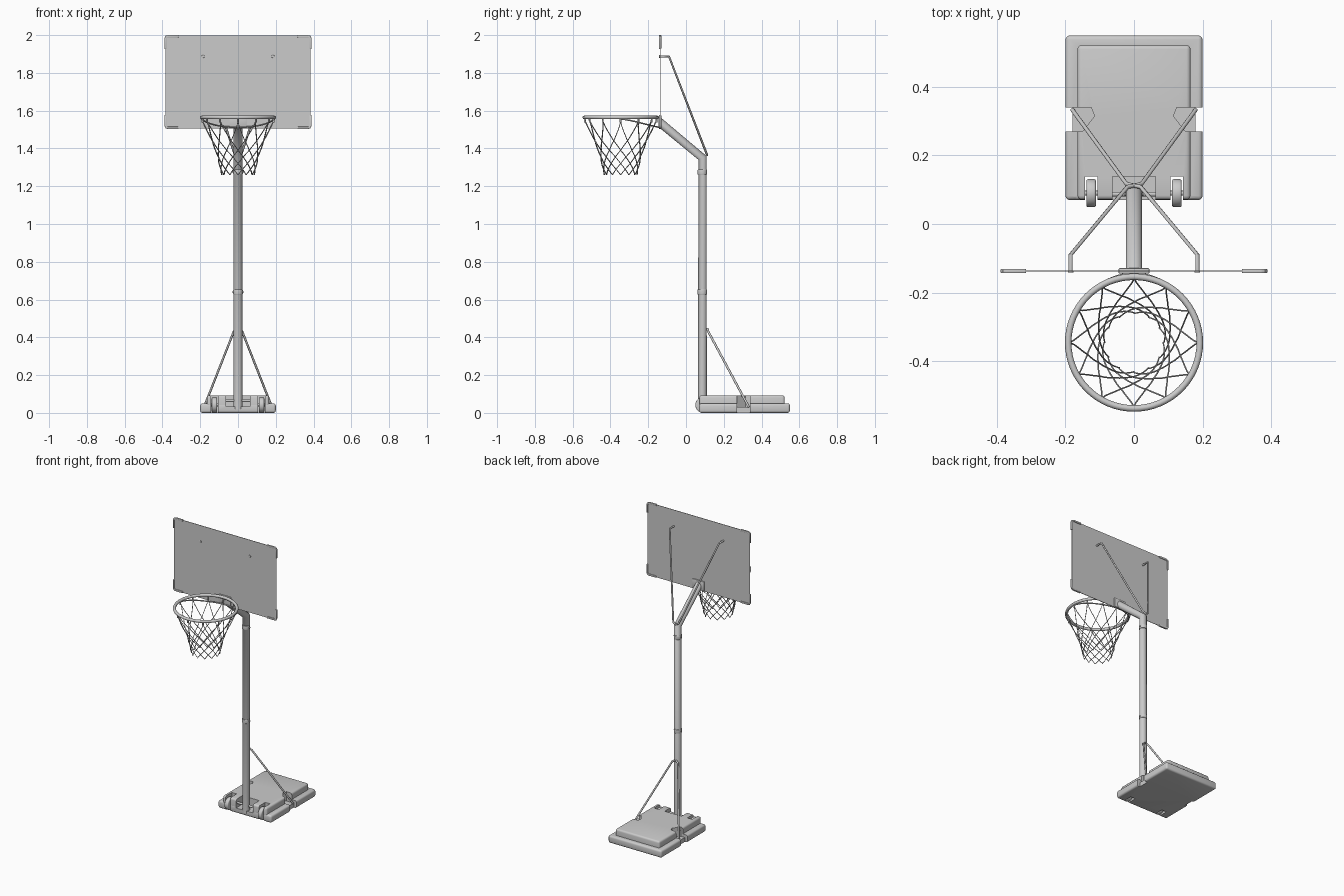
import bpy, bmesh, math
from mathutils import Vector

if "Cube" in bpy.data.objects:
    bpy.data.objects.remove(bpy.data.objects["Cube"])


def mesh_object(name, bm, angle=35):
    bmesh.ops.recalc_face_normals(bm, faces=bm.faces)
    me = bpy.data.meshes.new(name)
    bm.to_mesh(me)
    bm.free()
    ob = bpy.data.objects.new(name, me)
    bpy.context.collection.objects.link(ob)
    activate(ob)
    bpy.ops.object.shade_smooth_by_angle(angle=math.radians(angle))
    return ob


def activate(ob):
    bpy.ops.object.select_all(action='DESELECT')
    ob.select_set(True)
    bpy.context.view_layer.objects.active = ob


def box(name, x, y, z, bevel=0.0, seg=3):
    """Box from (min, max) pairs on each axis."""
    bm = bmesh.new()
    bmesh.ops.create_cube(bm, size=1)
    for v in bm.verts:
        v.co = Vector([(a + b) / 2 + c * (b - a) for (a, b), c in zip((x, y, z), v.co)])
    if bevel:
        bmesh.ops.bevel(bm, geom=bm.edges[:], offset=bevel, segments=seg, profile=0.5, affect='EDGES')
    return mesh_object(name, bm)


def prism(name, pts, z0, z1):
    bm = bmesh.new()
    f = bm.faces.new([bm.verts.new((x, y, z0)) for x, y in pts])
    up = bmesh.ops.extrude_face_region(bm, geom=[f])['geom']
    for v in up:
        if isinstance(v, bmesh.types.BMVert):
            v.co.z = z1
    return mesh_object(name, bm)


def tubes(name, paths, radius, res=3, closed=False):
    """One mesh of round bars following the given point lists."""
    cu = bpy.data.curves.new(name, 'CURVE')
    cu.dimensions = '3D'
    cu.bevel_depth, cu.bevel_resolution, cu.use_fill_caps = radius, res, True
    for pts in paths:
        sp = cu.splines.new('POLY')
        sp.points.add(len(pts) - 1)
        for p, co in zip(sp.points, pts):
            p.co = (*co, 1)
        sp.use_cyclic_u = closed
    ob = bpy.data.objects.new(name, cu)
    bpy.context.collection.objects.link(ob)
    activate(ob)
    bpy.ops.object.convert(target='MESH')
    bpy.ops.object.shade_smooth_by_angle(angle=math.radians(50))
    return bpy.context.object


def cylinder(name, loc, radius, depth, axis='Z', bevel=0.0, verts=32):
    rot = {'X': (0, math.pi / 2, 0), 'Y': (math.pi / 2, 0, 0), 'Z': (0, 0, 0)}[axis]
    bpy.ops.mesh.primitive_cylinder_add(vertices=verts, radius=radius, depth=depth, location=loc, rotation=rot)
    ob = bpy.context.object
    ob.name = name
    if bevel:
        m = ob.modifiers.new('round', 'BEVEL')
        m.width, m.segments = bevel, 3
        bpy.ops.object.modifier_apply(modifier='round')
    bpy.ops.object.shade_smooth_by_angle(angle=math.radians(35))
    return ob


def boolean(ob, other, op):
    activate(ob)
    m = ob.modifiers.new('bool', 'BOOLEAN')
    m.object, m.operation, m.solver = other, op, 'EXACT'
    bpy.ops.object.modifier_apply(modifier='bool')
    bpy.data.objects.remove(other)


# Base: stepped tank with side pockets, wheel slots and a pole recess
base = box('base', (-.2, .2), (.07, .55), (0, .05), .012)
boolean(base, box('upper', (-.165, .165), (.071, .522), (.01, .093), .012), 'UNION')
for s in (-1, 1):
    notch = [(.18, .27), (.18, .34), (.23, .34), (.23, .27)]
    pocket = [(.115, .315), (.125, .34), (.23, .34), (.23, .27), (.15, .27)]
    boolean(base, prism('cut', [(s * x, y) for x, y in notch], -.1, .2), 'DIFFERENCE')
    boolean(base, prism('cut', [(s * x, y) for x, y in pocket], .03, .2), 'DIFFERENCE')
    boolean(base, box('cut', (s * .125 - .018, s * .125 + .018), (0, .138), (-.1, .2)), 'DIFFERENCE')
boolean(base, box('cut', (-.063, .063), (0, .138), (.035, .2)), 'DIFFERENCE')
activate(base)
bpy.ops.object.shade_smooth_by_angle(angle=math.radians(35))

# Wheels and axles
for s, side in ((-1, 'left'), (1, 'right')):
    cylinder(f'wheel_{side}', (s * .125, .09, .042), .041, .028, 'X', .006)
    cylinder(f'axle_{side}', (s * .125, .09, .042), .007, .06, 'X')
cylinder('pole_pin', (0, .087, .065), .007, .13, 'X')

# Pole with bent arm, cut flush behind the board
pole = tubes('pole', [[(0, .087, .02), (0, .087, 1.35), (0, -.18, 1.572)]], .0235, 6)
bm = bmesh.new()
bm.from_mesh(pole.data)
bmesh.ops.bisect_plane(bm, geom=bm.verts[:] + bm.edges[:] + bm.faces[:], plane_co=(0, -.134, 0),
                       plane_no=(0, -1, 0), clear_outer=True)
bm.to_mesh(pole.data)
bm.free()
for i, z in enumerate((.64, 1.275)):
    cylinder(f'pole_collar_{i}', (0, .087, z), .0252, .026, bevel=.002)
    cylinder(f'collar_bolt_{i}', (0, .087, z), .005, .056, 'X', verts=12)

# Braces to the base and to the board
tubes('base_braces', [[(s * .004, .113, .445), (s * .022, .117, .432), (s * .18, .333, .03)] for s in (-1, 1)], .006)
tubes('board_braces', [[(0, .112, 1.365), (s * .02, .108, 1.375), (s * .185, -.09, 1.887), (s * .185, -.14, 1.887)]
                       for s in (-1, 1)], .006)
for s in (-1, 1):
    cylinder('board_bolt', (s * .185, -.139, 1.887), .008, .006, 'Y', .0015, 16)

# Backboard and L-shaped corner guards
box('backboard', (-.384, .384), (-.1385, -.1355), (1.505, 1.997))
for sx in (-1, 1):
    for z, sz in ((1.503, 1), (2.0, -1)):
        outer = [(.315, 0), (.372, 0), (.380, .003), (.386, .009), (.389, .017), (.389, .074)]
        inner = [(.379, .074), (.379, .018), (.373, .012), (.315, .012)]
        bm = bmesh.new()
        f = bm.faces.new([bm.verts.new((sx * x, -.143, z + sz * h)) for x, h in outer + inner])
        up = bmesh.ops.extrude_face_region(bm, geom=[f])['geom']
        bmesh.ops.translate(bm, verts=[v for v in up if isinstance(v, bmesh.types.BMVert)], vec=(0, .012, 0))
        bmesh.ops.bevel(bm, geom=bm.edges[:], offset=.002, segments=2, affect='EDGES', profile=.5)
        mesh_object('corner_guard', bm)

# Rim, mounting plate and the brace curving under the rim
CY, RZ = -.346, 1.564
bpy.ops.mesh.primitive_torus_add(location=(0, CY, RZ), major_radius=.192, minor_radius=.0095,
                                 major_segments=64, minor_segments=14)
bpy.context.object.name = 'rim'
bpy.ops.object.shade_smooth()
box('rim_plate', (-.045, .045), (-.145, -.129), (1.507, 1.572), .003, 2)
brace = []
for i in range(25):
    a = math.pi * i / 24
    r = .189 + .012 * math.sin(a) ** 4
    brace.append((r * math.cos(a), CY + r * math.sin(a), 1.556 - .044 * math.sin(a) ** 1.3))
tubes('rim_brace', [brace], .004)

# Net: crossing strands hung from hooks
N = 12
ROWS = [(.188, 1.545), (.140, 1.44), (.119, 1.39), (.107, 1.355), (.100, 1.32), (.093, 1.29), (.086, 1.26)]
strands, hooks = [], []
for k in range(N):
    a0 = 2 * math.pi * k / N
    for s in (-1, 1):
        path = []
        for i in range(25):
            t = i / 24 * (len(ROWS) - 1)
            j = min(int(t), len(ROWS) - 2)
            f = t - j
            r = ROWS[j][0] * (1 - f) + ROWS[j + 1][0] * f
            z = ROWS[j][1] * (1 - f) + ROWS[j + 1][1] * f
            turn = t if t > 1 else t ** 1.5
            a = a0 + s * turn * math.pi / N
            r += s * .0012
            path.append((r * math.sin(a), CY + r * math.cos(a), z))
        strands.append(path)
    hx, hy = math.sin(a0), math.cos(a0)
    hooks.append([(.19 * hx, CY + .19 * hy, 1.56), (.189 * hx, CY + .189 * hy, 1.538)])
tubes('net', strands, .0022, 1)
tubes('net_hooks', hooks, .005, 2)
